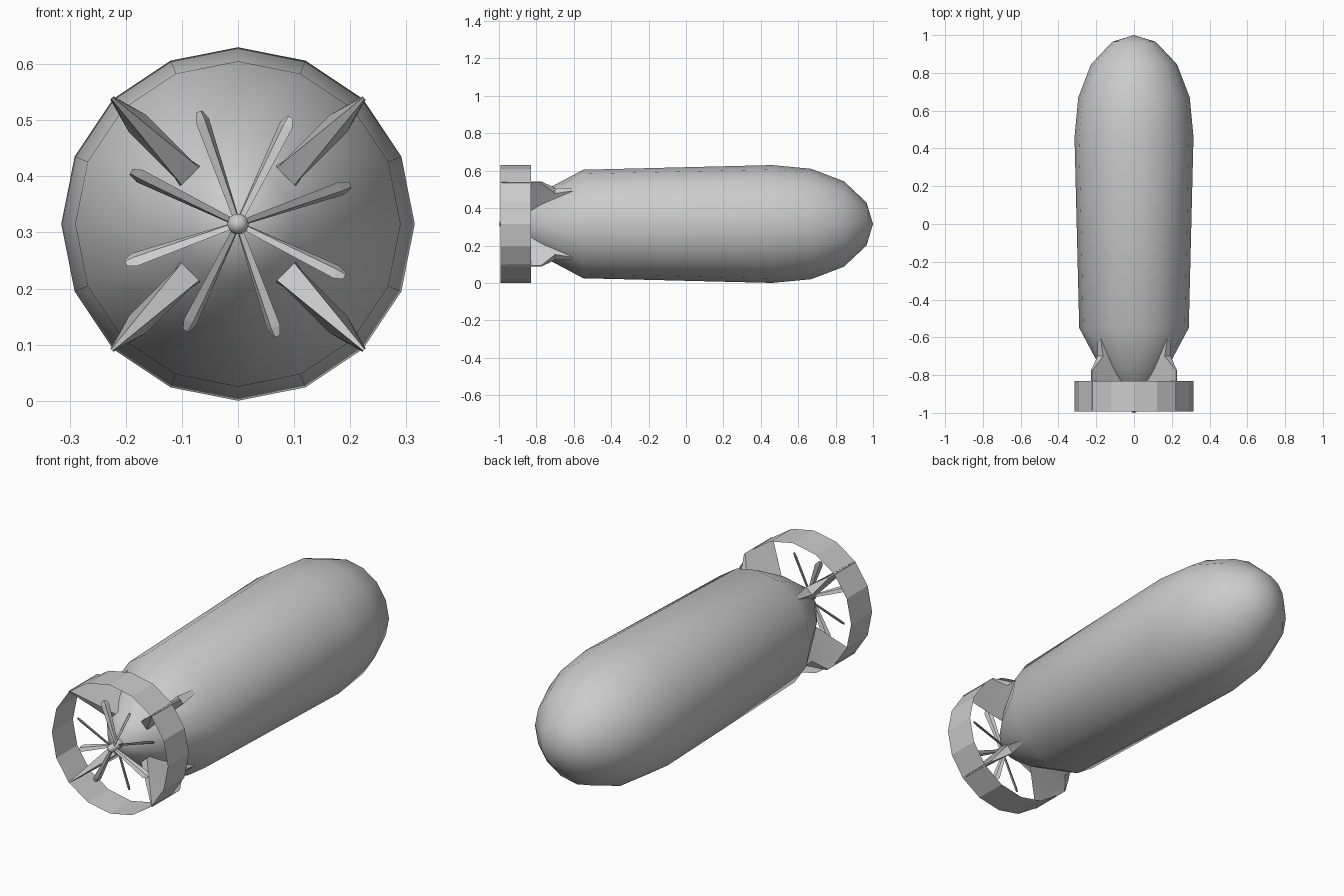
import bpy, bmesh
from math import sin, cos, pi, radians

if "Cube" in bpy.data.objects:
    bpy.data.objects.remove(bpy.data.objects["Cube"])

CZ = 0.315   # height of the long axis
N = 16       # sides of body and ring


def polar(r, a, y, t=0.0):
    """Point at radius r, angle a around the long axis, shifted t sideways."""
    return (r * cos(a) - t * sin(a), y, CZ + r * sin(a) + t * cos(a))


def make(name, verts, faces, smooth=None):
    me = bpy.data.meshes.new(name)
    me.from_pydata(verts, [], faces)
    bm = bmesh.new()
    bm.from_mesh(me)
    bmesh.ops.remove_doubles(bm, verts=bm.verts, dist=1e-5)
    bmesh.ops.recalc_face_normals(bm, faces=bm.faces)
    bm.to_mesh(me)
    bm.free()
    ob = bpy.data.objects.new(name, me)
    bpy.context.collection.objects.link(ob)
    if smooth:
        bpy.ops.object.select_all(action='DESELECT')
        ob.select_set(True)
        bpy.context.view_layer.objects.active = ob
        bpy.ops.object.shade_smooth_by_angle(angle=radians(smooth))
    return ob


def lathe(name, profile, n, smooth):
    """Revolve (y, radius) points around the long axis."""
    verts = [polar(r, 2 * pi * i / n, y) for y, r in profile for i in range(n)]
    faces = [(k * n + i, k * n + (i + 1) % n, (k + 1) * n + (i + 1) % n, (k + 1) * n + i)
             for k in range(len(profile) - 1) for i in range(n)]
    return make(name, verts, faces, smooth)


# hull with rounded nose and tapered tail
lathe("hull", [(1.0, 0), (0.965, 0.115), (0.845, 0.228), (0.67, 0.295), (0.46, 0.315),
               (-0.55, 0.29), (-0.76, 0.178), (-0.87, 0.1), (-0.92, 0.03), (-0.92, 0)], N, 60)

# thin open ring around the propellers
lathe("tail_ring", [(-0.83, 0.315), (-0.993, 0.315)], N, None)

# propeller shaft with rounded cap
lathe("propeller_shaft", [(-0.9, 0.019), (-0.985, 0.019), (-0.996, 0.012), (-1.0, 0)], 10, 50)

# four diagonal fins, thick at the root: (radius, y, half thickness)
FIN = [(0.262, -0.59, 0.008), (0.252, -0.70, 0.022), (0.318, -0.775, 0.004),
       (0.318, -0.99, 0.002), (0.12, -0.85, 0.022), (0.14, -0.62, 0.06)]
for k in range(4):
    a = pi / 4 + k * pi / 2
    verts = [polar(r, a, y, s * t) for s in (-1, 1) for r, y, t in FIN]
    faces = [(0, 1, 4, 5), (1, 2, 3, 4), (6, 7, 10, 11), (7, 8, 9, 10)]
    faces += [(i, (i + 1) % 6, (i + 1) % 6 + 6, i + 6) for i in range(6)]
    make(f"fin_{k + 1}", verts, faces, 30)


def propeller(name, y0, start, pitch):
    """Four pitched blades with a diamond section that widens outward."""
    verts, faces = [], []
    for k in range(4):
        a = start + k * pi / 2
        base = len(verts)
        for r, chord, thick in [(0.012, 0.008, 0.005), (0.195, 0.019, 0.006), (0.212, 0.009, 0.004)]:
            for c, h in [(chord, 0), (0, thick), (-chord, 0), (0, -thick)]:
                t = c * cos(pitch) - h * sin(pitch)
                y = c * sin(pitch) + h * cos(pitch)
                verts.append(polar(r, a, y0 + y, t))
        for s in range(2):
            for i in range(4):
                j, b = (i + 1) % 4, base + 4 * s
                faces.append((b + i, b + j, b + 4 + j, b + 4 + i))
        faces += [tuple(base + i for i in range(4)), tuple(base + 8 + i for i in range(4))]
    make(name, verts, faces)


# contra-rotating pair
propeller("rear_propeller", -0.97, radians(64), radians(50))
propeller("front_propeller", -0.94, radians(19), radians(-50))
